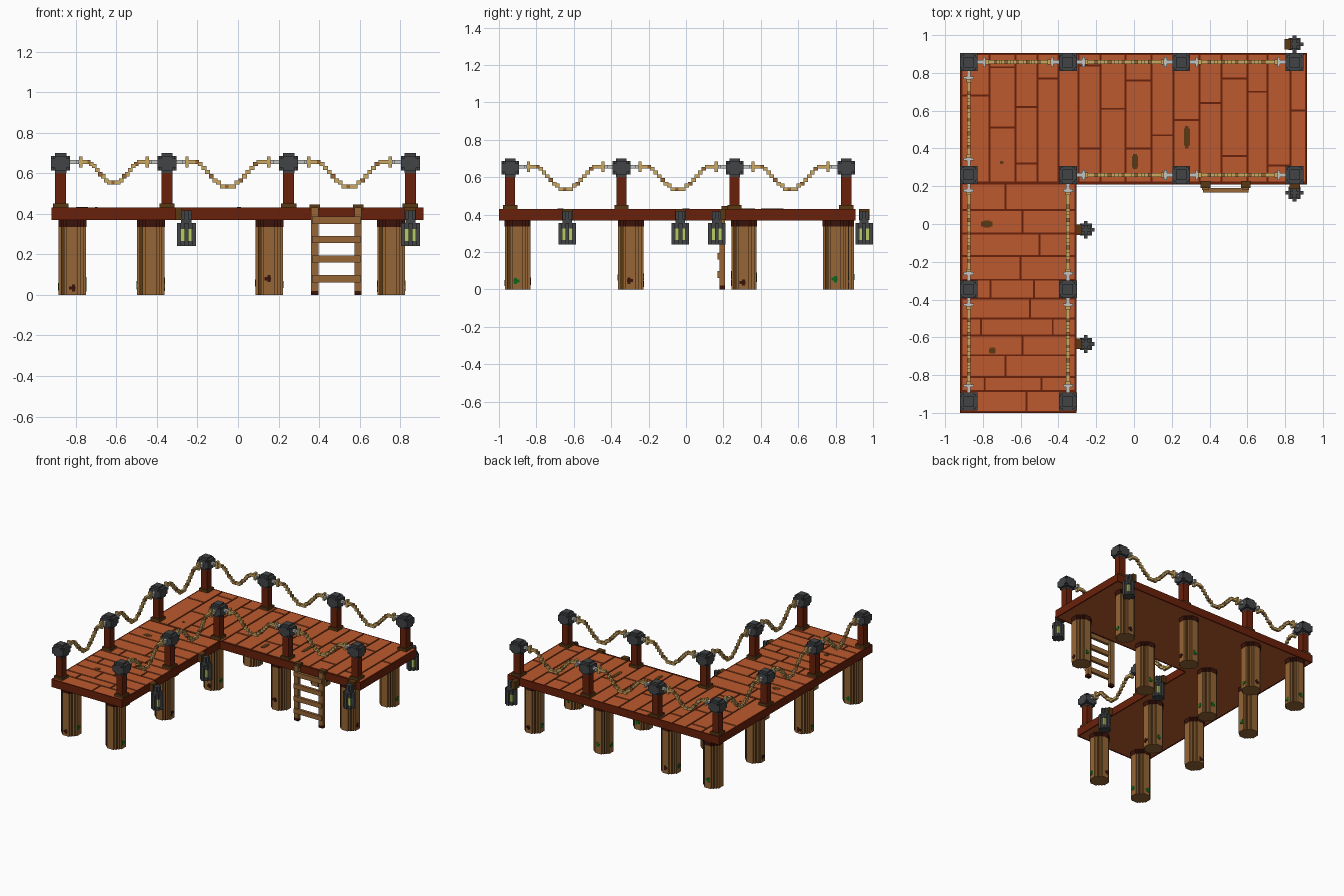
import bpy, bmesh, math, random

if "Cube" in bpy.data.objects:
    bpy.data.objects.remove(bpy.data.objects["Cube"])
random.seed(4)


def material(name, rgb):
    lin = [((c / 255 + 0.055) / 1.055) ** 2.4 if c > 10 else c / 255 / 12.92 for c in rgb] + [1.0]
    m = bpy.data.materials.new(name)
    m.use_nodes = True
    m.diffuse_color = lin
    m.node_tree.nodes["Principled BSDF"].inputs["Base Color"].default_value = lin
    return m


PLANK = material("orange plank", (188, 90, 46))
RED = material("dark red wood", (105, 32, 10))
DARK = material("dark maroon", (58, 18, 10))
BROWN = material("pile brown", (150, 102, 54))
OLIVE = material("olive brown", (90, 57, 20))
ROPE = material("rope tan", (204, 168, 96))
IRON = material("iron grey", (66, 68, 70))
SILVER = material("silver clip", (196, 196, 194))
GLOW = material("lantern glow", (184, 204, 98))
MOSS = material("moss green", (16, 100, 24))


def add_box(bm, x0, x1, y0, y1, z0, z1, mat=0):
    v = [bm.verts.new((x, y, z)) for z in (z0, z1) for x, y in ((x0, y0), (x1, y0), (x1, y1), (x0, y1))]
    for f in ((3, 2, 1, 0), (4, 5, 6, 7), (0, 1, 5, 4), (1, 2, 6, 5), (2, 3, 7, 6), (3, 0, 4, 7)):
        bm.faces.new([v[i] for i in f]).material_index = mat


def finish(name, bm, mats):
    me = bpy.data.meshes.new(name)
    bm.to_mesh(me)
    bm.free()
    for m in mats:
        me.materials.append(m)
    ob = bpy.data.objects.new(name, me)
    bpy.context.collection.objects.link(ob)


def boxes(name, items, *mats):
    bm = bmesh.new()
    for b in items:
        add_box(bm, *b)
    finish(name, bm, mats)


def centred(x, y, hx, hy, z0, z1, mat=0):
    return (x - hx, x + hx, y - hy, y + hy, z0, z1, mat)


# Deck: L-shaped slab with a plank underside, rim and shallow separate planks
X0, X1, XI, Y0, Y1, YI = -0.92, 0.915, -0.305, -1.0, 0.905, 0.21
TOP, SEAM = 0.43, 0.424
bm = bmesh.new()
add_box(bm, X0, X1, YI, Y1, 0.37, SEAM)
add_box(bm, X0, XI, Y0, YI, 0.37, SEAM)
bm.normal_update()
for f in bm.faces:
    f.material_index = 1 if f.normal.z < -0.5 else 0
finish("deck_slab", bm, [RED, PLANK])
w = 0.011
boxes("deck_rim", [
    (X0, X1, Y1 - w, Y1, 0.369, TOP), (X0, X0 + w, Y0, Y1, 0.369, TOP),
    (X1 - w, X1, YI, Y1, 0.369, TOP), (XI, X1, YI, YI + w, 0.369, TOP),
    (XI - w, XI, Y0, YI, 0.369, TOP), (X0, XI, Y0, Y0 + w, 0.369, TOP)], RED)

g = 0.005
cols = [X0 + w - g, -.765, -.627, -.51, -.40, -.293, -.177, -.045, .093, .21, .347, .463, .60, .706, .828, X1 - w + g]
col_joints = [[.68], [.83, .51], [.62, .32], [.77], [], [.84, .4], [.61], [.76, .40], [.47], [.55], [.64],
              [.77, .36], [.70], [.31], [.6]]
rows = [Y0 + w - g, -.885, -.81, -.695, -.59, -.50, -.395, -.295, -.17, -.05, .075, .215]
row_joints = [[-.57], [-.79, -.49], [-.68], [-.59], [-.81, -.43], [-.55], [-.76, -.53], [-.60], [-.50],
              [-.59], [-.68]]


def planks(edges, joints, lo, hi):
    for a, b, js in zip(edges, edges[1:], joints):
        cuts = [lo] + sorted(js) + [hi]
        for c, d in zip(cuts, cuts[1:]):
            yield a + g, b - g, c + g, d - g


boxes("long_planks", [(a, b, c, d, SEAM - .002, TOP) for a, b, c, d in
                      planks(cols, col_joints, YI + w, Y1 - w + g)], PLANK)
boxes("short_planks", [(c, d, a, b, SEAM - .002, TOP) for a, b, c, d in
                       planks(rows, row_joints, X0 + w - g, XI - w + g)], PLANK)

# Worn knots on the deck, each a small cross of two plates
knots = []
for x, y, hx, hy in ((.005, .33, .016, .04), (.28, .46, .016, .06), (-.78, 0, .03, .018),
                     (-.75, -.67, .018, .016), (-.70, .325, .01, .008)):
    knots += [centred(x, y, hx, hy * .75, .428, .432), centred(x, y, hx * .6, hy, .428, .4325)]
boxes("deck_knots", knots, OLIVE)

# Piles: stepped round section, dark collar, moss and rot near the foot
q = [(.068, .028), (.056, .028), (.056, .042), (.042, .042), (.042, .056), (.028, .056), (.028, .068)]
ring = q + [(-x, y) for x, y in reversed(q)] + [(-x, -y) for x, y in q] + [(x, -y) for x, y in reversed(q)]
pile_xs, pile_ys = [-.817, -.43, .155, .755], [.80, .31, -.295, -.90]
post_xs, post_ys = [-.875, -.35, .25, .85], [.857, .26, -.345, -.94]
spots = [(i, j) for i in range(4) for j in range(4) if i < 2 or j < 2]


def prism(bm, cx, cy, z0, z1, s, side):
    lo = [bm.verts.new((cx + x * s, cy + y * s, z0)) for x, y in ring]
    hi = [bm.verts.new((cx + x * s, cy + y * s, z1)) for x, y in ring]
    n = len(ring)
    bm.faces.new(lo[::-1])
    bm.faces.new(hi)
    for i in range(n):
        k = (i + 1) % n
        bm.faces.new((lo[i], lo[k], hi[k], hi[i])).material_index = side(i)


for i, j in spots:
    cx, cy = pile_xs[i], pile_ys[j]
    if (i, j) == (0, 0):
        cy += .03
    bm = bmesh.new()
    prism(bm, cx, cy, 0, 0.337, 1, lambda k: 1 if k % 7 == 2 else 0)
    prism(bm, cx, cy, 0.335, 0.372, 1.02, lambda k: 2)
    sides = [(1, 0), (-1, 0), (0, 1), (0, -1)]
    random.shuffle(sides)
    for (sx, sy), m in zip(sides, (3, 3, 2)):
        z, t = random.uniform(.03, .08), random.uniform(-.01, .01)
        for u, hz, dt in ((.016, .008, 0), (.008, .017, random.choice((-.006, .006)))):
            o = t + dt
            add_box(bm, *centred(cx + sx * .068 + abs(sy) * o, cy + sy * .068 + abs(sx) * o,
                                 u if sy else .0025, u if sx else .0025, z - hz, z + hz, m))
    finish("pile", bm, [BROWN, OLIVE, DARK, MOSS])

# Railing posts with iron caps
for i, j in spots:
    x, y = post_xs[i], post_ys[j]
    boxes("post", [centred(x, y, .027, .027, TOP, .61), centred(x, y, .038, .038, TOP, .45, 1)], RED, OLIVE)
    boxes("post_cap", [centred(x, y, .047, .047, .627, .673), centred(x, y, .047, .028, .613, .685),
                       centred(x, y, .028, .047, .613, .685), centred(x, y, .038, .038, .613, .685),
                       centred(x, y, .028, .028, .60, .70)], IRON)


# Sagging ropes made of small stepped links, with clips and knots at both ends
def rope(a, b, fixed, along_x, sag):
    def put(u0, u1, h, z0, z1, mat):
        return ((u0, u1, fixed - h, fixed + h) if along_x else (fixed - h, fixed + h, u0, u1)) + (z0, z1, mat)
    items = []
    for e, s in ((a, 1), (b, -1)):
        for p, r, h, zz, m in ((.045, .083, .010, .010, 2), (.076, .090, .027, .009, 2), (.090, .107, .013, .028, 0)):
            u = sorted((e + s * p, e + s * r))
            items.append(put(u[0], u[1], h, .655 - zz, .655 + zz, m))
    lo, hi, n = a + .10, b - .10, 22
    step = (hi - lo) / n
    for k in range(n):
        t = (k + .5) / n
        d = max(0, min(1, (min(t, 1 - t) - .08) / .40))
        z = .655 - round(sag * (1 - math.cos(math.pi * d)) / 2 / .01) * .01
        items.append(put(lo + k * step - .003, lo + (k + 1) * step + .003, .010, z - .010, z + .010, k % 4 == 2))
    boxes("rope", items, ROPE, BROWN, SILVER)


for i in range(3):
    rope(post_xs[i], post_xs[i + 1], post_ys[0], True, .10 if i == 0 else .12)
    rope(post_ys[i + 1], post_ys[i], post_xs[0], False, .12)
    if i > 0:
        rope(post_xs[i], post_xs[i + 1], post_ys[1], True, .12)
        rope(post_ys[i + 1], post_ys[i], post_xs[1], False, .12)

# Hanging lanterns: crossed iron fins around a glowing core
for x, y, bx, by in ((.85, .952, -.036, 0), (.85, .165, 0, .036), (-.255, -.03, -.036, 0), (-.255, -.635, -.036, 0)):
    hx, hy = (.016, .028) if bx else (.028, .016)
    boxes("lantern_bracket", [centred(x + bx, y + by, hx, hy, .37, TOP)], OLIVE)
    boxes("lantern_frame", [centred(x, y, .047, .010, .24, .355), centred(x, y, .010, .047, .24, .355),
                            centred(x, y, .032, .032, .24, .265), centred(x, y, .032, .032, .325, .355),
                            centred(x, y, .025, .025, .355, .375), centred(x, y, .025, .010, .375, .415),
                            centred(x, y, .010, .025, .375, .415)], IRON)
    boxes("lantern_core", [centred(x, y, .028, .028, .26, .33)], GLOW)

# Ladder
items = []
for x in (.378, .592):
    items += [(x - .018, x + .018, .18, .209, .02, TOP, 0), (x - .018, x + .018, .179, .209, 0, .02, 1),
              (x - .026, x + .026, .19, .228, .42, .445, 2)]
for z in (.368, .273, .177, .08):
    items.append((.365, .605, .168, .19, z - .018, z + .018, 0))
boxes("ladder", items, BROWN, DARK, OLIVE)
